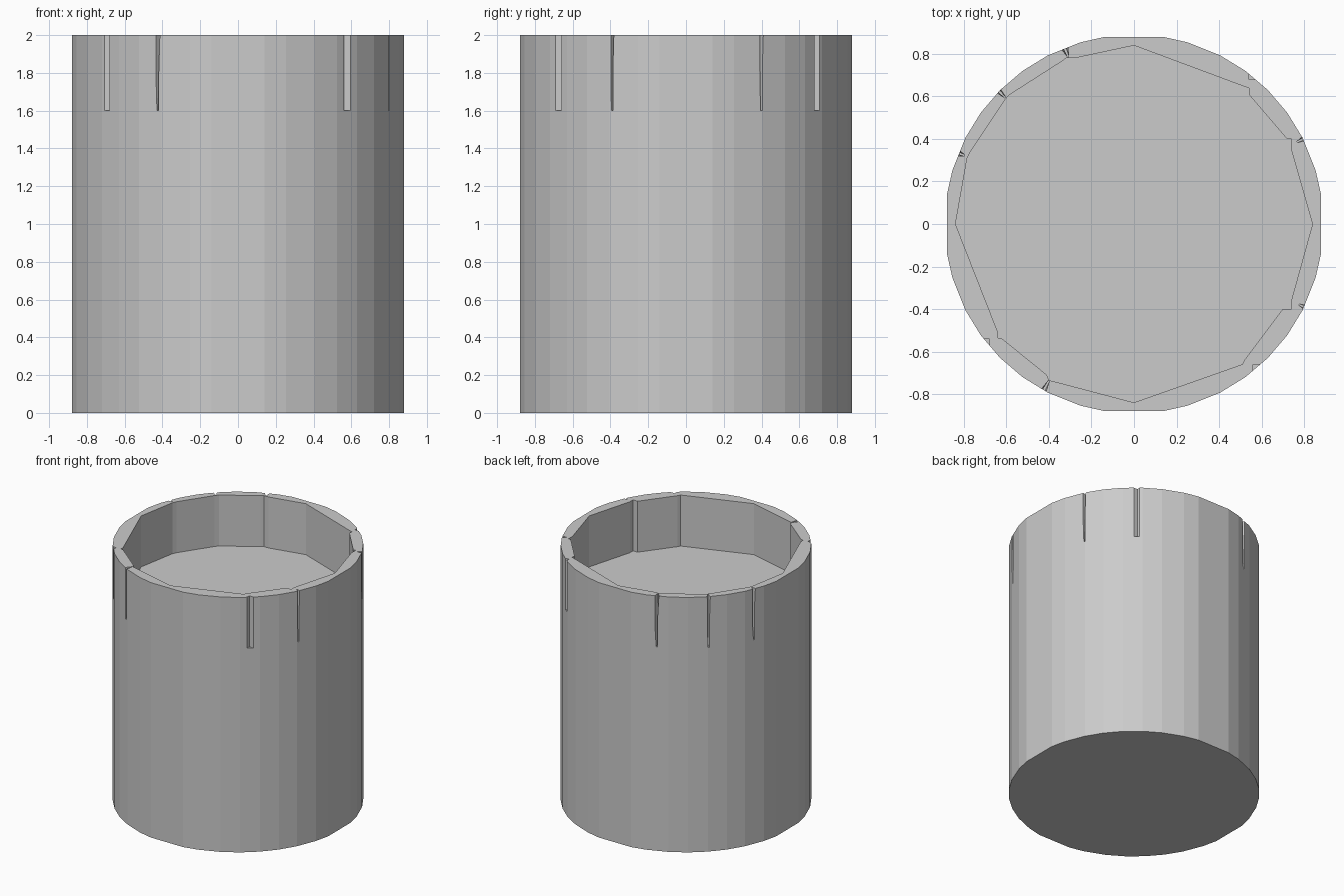
import bpy, bmesh, math

if "Cube" in bpy.data.objects:
    bpy.data.objects.remove(bpy.data.objects["Cube"])

R = 0.891


def prism(name, bottom, top, z0, z1):
    """Solid between two outlines with equal point counts."""
    bm = bmesh.new()
    lo = [bm.verts.new((x, y, z0)) for x, y in bottom]
    hi = [bm.verts.new((x, y, z1)) for x, y in top]
    n = len(lo)
    bm.faces.new(lo[::-1])
    bm.faces.new(hi)
    for i in range(n):
        j = (i + 1) % n
        bm.faces.new((lo[i], lo[j], hi[j], hi[i]))
    bmesh.ops.recalc_face_normals(bm, faces=bm.faces)
    me = bpy.data.meshes.new(name)
    bm.to_mesh(me)
    bm.free()
    ob = bpy.data.objects.new(name, me)
    bpy.context.collection.objects.link(ob)
    return ob


def cut(target, cutter):
    cutter.hide_render = True
    cutter.hide_viewport = True
    cutter.display_type = 'WIRE'
    m = target.modifiers.new(cutter.name, 'BOOLEAN')
    m.operation = 'DIFFERENCE'
    m.solver = 'EXACT'
    m.object = cutter


# faceted drum with flats on the four axes
steps = [9, 16.5, 27, 36, 45, 54, 63, 73.5, 81]
outline = [(R * math.cos(math.radians(q + a)), R * math.sin(math.radians(q + a)))
           for q in (0, 90, 180, 270) for a in steps]
drum = prism("drum_body", outline, outline, 0, 2)

# irregular recess inside the rim
recess = [(0.84, 0), (0.74, 0.35), (0.74, 0.40), (0.72, 0.40), (0.54, 0.61),
          (0.54, 0.64), (0.51, 0.65), (0, 0.84), (-0.28, 0.78), (-0.32, 0.78),
          (-0.34, 0.765), (-0.59, 0.605), (-0.61, 0.58), (-0.77, 0.34),
          (-0.785, 0.31), (-0.84, 0), (-0.64, -0.51), (-0.64, -0.535),
          (-0.62, -0.54), (-0.41, -0.71), (-0.40, -0.735), (-0.36, -0.745),
          (0, -0.84), (0.51, -0.66), (0.52, -0.64), (0.70, -0.40),
          (0.74, -0.40), (0.74, -0.36)]
cut(drum, prism("rim_recess", recess, recess, 1.6, 2.1))

# square-cornered notches in the outside of the rim
for i, (x, y) in enumerate([(0.54, 0.68), (0.56, -0.66), (-0.68, -0.54)]):
    sx, sy = math.copysign(0.08, x), math.copysign(0.08, y)
    q = [(x, y), (x + sx, y), (x + sx, y + sy), (x, y + sy)]
    cut(drum, prism(f"corner_notch_{i}", q, q, 1.6, 2.1))

# slots that narrow towards the bottom: angle, inner radius, top width
slots = [(26.7, 0.86, 0.022), (111.5, 0.845, 0.03), (135.5, 0.85, 0.022),
         (158, 0.86, 0.03), (241.5, 0.84, 0.022), (334, 0.865, 0.02)]
for i, (deg, r, w) in enumerate(slots):
    a = math.radians(deg)
    c, s = math.cos(a), math.sin(a)

    def wedge(width):
        return [(u * c - v * s, u * s + v * c) for u, v in
                ((r, -0.003), (0.94, -width), (0.94, width), (r, 0.003))]
    cut(drum, prism(f"tapered_slot_{i}", wedge(0.008), wedge(w), 1.6, 2.001))
